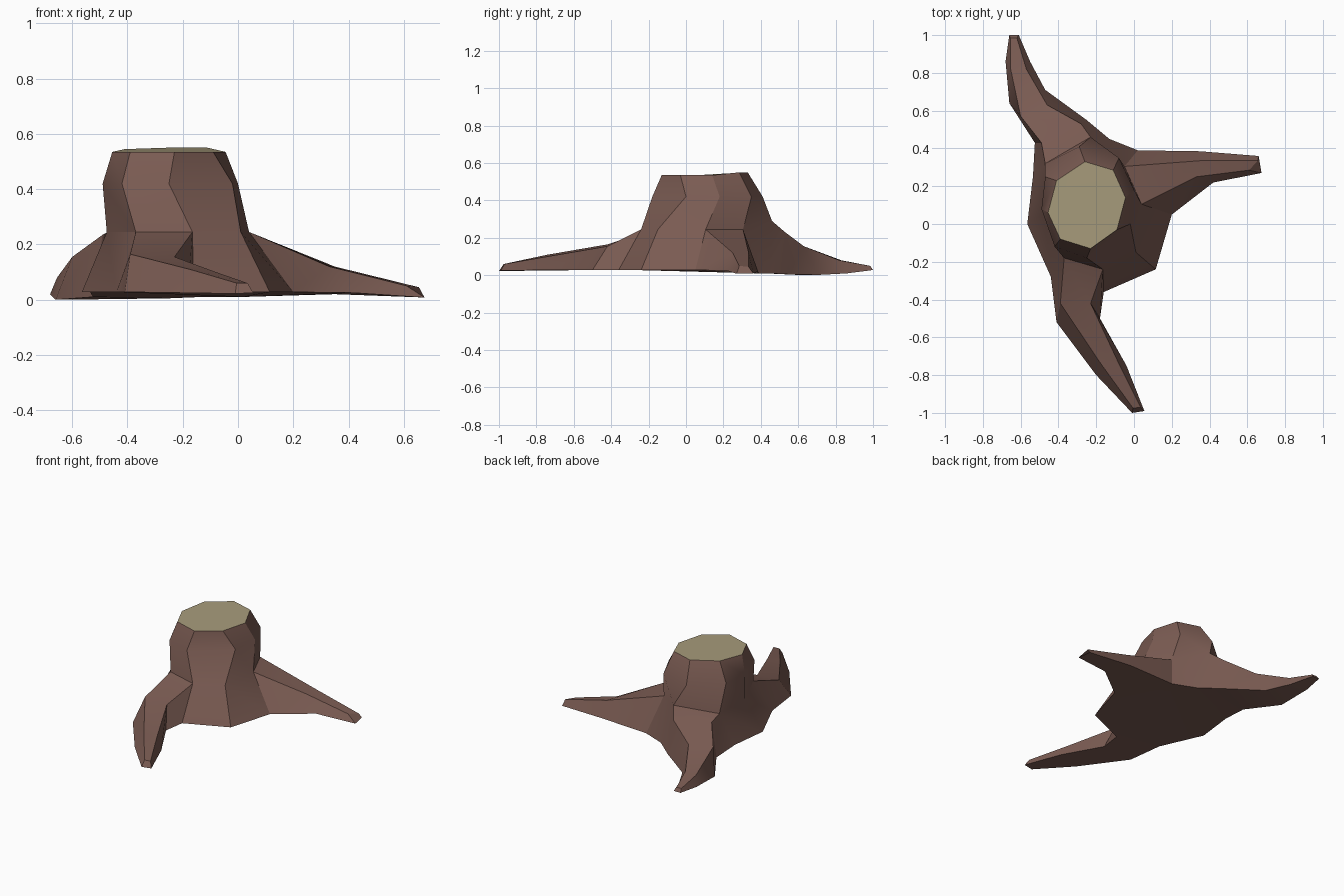
import bpy, bmesh, math

old = bpy.data.objects.get("Cube")
if old:
    bpy.data.objects.remove(old, do_unlink=True)


def material(name, rgb):
    m = bpy.data.materials.new(name)
    m.use_nodes = True
    m.diffuse_color = (*rgb, 1)
    bsdf = next(n for n in m.node_tree.nodes if n.type == 'BSDF_PRINCIPLED')
    bsdf.inputs["Base Color"].default_value = (*rgb, 1)
    return m


bark = material("bark_brown", (0.195, 0.105, 0.085))
wood = material("cut_wood_tan", (0.39, 0.33, 0.20))

bm = bmesh.new()


def ring(points, z=None):
    return [bm.verts.new((p[0], p[1], p[2] if len(p) > 2 else z)) for p in points]


# Trunk rings, eight columns counter-clockwise from the front root
rim = ring([(-.39, -.08), (-.23, -.13), (-.09, -.03), (-.045, .14),
            (-.11, .285, .55), (-.26, .33, .55), (-.41, .23, .545), (-.455, .06)], .535)
waist = ring([(-.42, -.12), (-.25, -.18), (-.02, 0), (0, .18),
              (-.08, .35), (-.29, .41), (-.47, .25), (-.49, .08)], .42)
collar = ring([(-.37, -.18), (-.165, -.24), (.01, -.15), (.04, .105),
               (-.05, .305), (-.23, .46, .29), (-.47, .32), (-.475, .06)], .245)
foot = ring([(-.44, -.28), (-.16, -.36), (.115, -.24), (.2, .05),
             (.02, .39, .01), (-.13, .45, .01), (-.535, .25), (-.565, 0)], .028)

for upper, lower in ((rim, waist), (waist, collar)):
    for i in range(8):
        j = (i + 1) % 8
        bm.faces.new((upper[i], lower[i], lower[j], upper[j]))

# Flared base between the roots
root_columns = (0, 3, 5)
for i in range(8):
    if i not in root_columns:
        j = (i + 1) % 8
        bm.faces.new((collar[i], foot[i], foot[j], collar[j]))
bm.faces.new(foot[::-1])


# Roots: each section is base, ridge, ridge, base
def root(i, sections):
    prev = [foot[i], collar[i], collar[i + 1], foot[i + 1]]
    for s in sections:
        cur = ring(s)
        for k in range(4):
            n = (k + 1) % 4
            bm.faces.new((prev[k], cur[k], cur[n], prev[n]))
        prev = cur
    bm.faces.new(prev)


root(0, [
    [(-.41, -.52, .028), (-.39, -.42, .165), (-.23, -.42, .155), (-.18, -.5, .028)],
    [(-.2, -.8, .025), (-.175, -.74, .11), (-.08, -.74, .1), (-.04, -.75, .028)],
    [(-.01, -1, .022), (-.005, -.975, .06), (.035, -.97, .06), (.055, -.99, .025)]])
root(3, [
    [(.42, .22, .025), (.33, .25, .12), (.35, .335, .12), (.35, .385, .02)],
    [(.675, .27, .008), (.61, .285, .05), (.655, .335, .045), (.66, .36, .01)]])
root(5, [
    [(-.25, .55, .005), (-.28, .53, .23), (-.49, .43, .235), (-.525, .43, .01)],
    [(-.47, .71, .002), (-.46, .63, .155), (-.6, .57, .155), (-.66, .64, 0)],
    [(-.55, .86, .01), (-.57, .82, .08), (-.655, .83, .08), (-.68, .86, .02)],
    [(-.61, 1, .028), (-.62, .985, .05), (-.655, .985, .05), (-.66, 1, .028)]])

# Cut top with a narrow rim and a slightly sunken middle
cut = bm.faces.new(rim)
cut.material_index = 1
band = bmesh.ops.inset_region(bm, faces=[cut], thickness=.018, depth=-.006)
for f in band["faces"]:
    f.material_index = 1

bmesh.ops.recalc_face_normals(bm, faces=bm.faces)
mesh = bpy.data.meshes.new("tree_stump")
bm.to_mesh(mesh)
bm.free()
mesh.materials.append(bark)
mesh.materials.append(wood)
stump = bpy.data.objects.new("tree_stump", mesh)
bpy.context.collection.objects.link(stump)
bpy.context.view_layer.objects.active = stump
stump.select_set(True)
bpy.ops.object.shade_smooth_by_angle(angle=math.radians(30))
